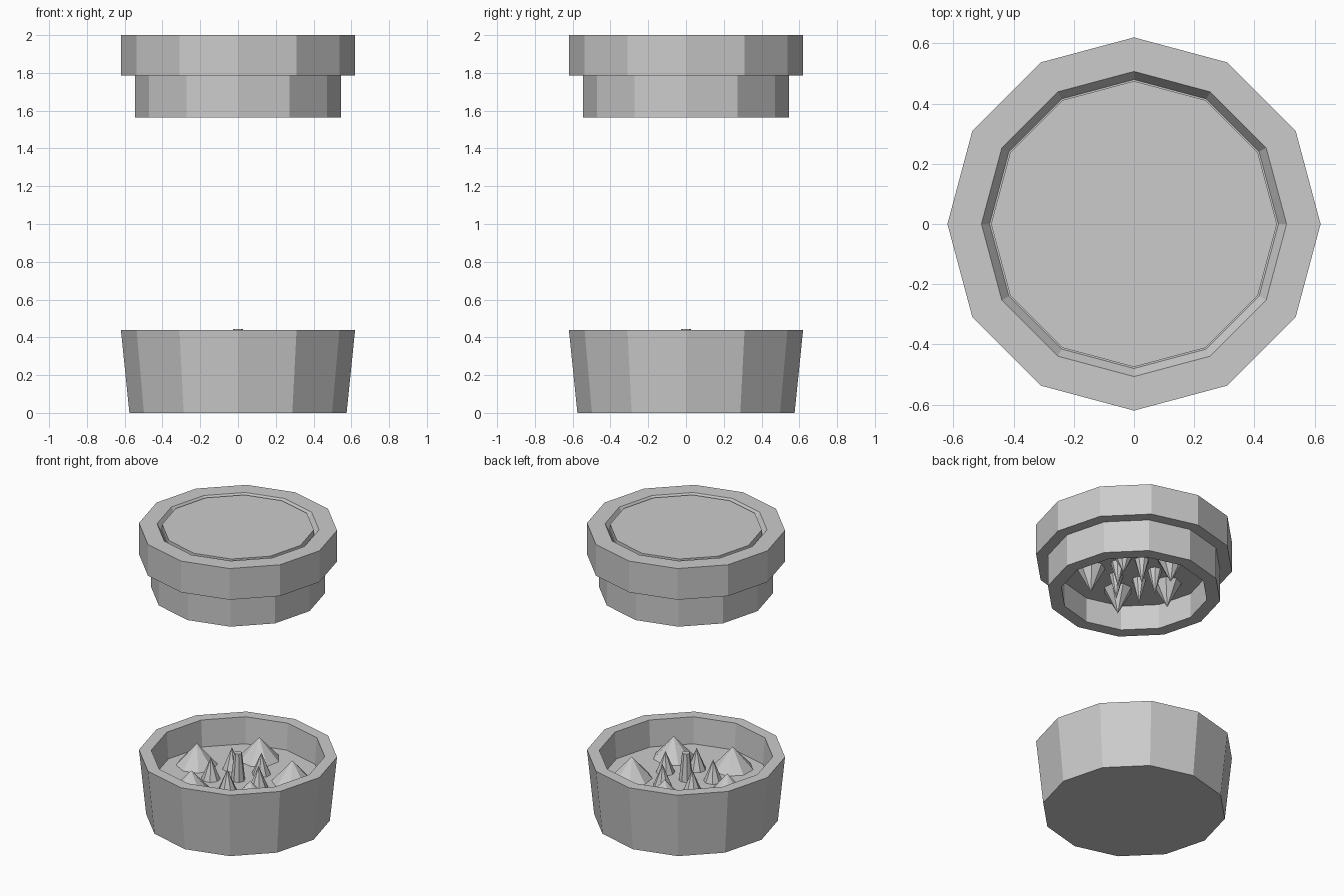
import bpy, bmesh
from math import sin, cos, radians, pi

if "Cube" in bpy.data.objects:
    bpy.data.objects.remove(bpy.data.objects["Cube"])


def finish(bm, name):
    bmesh.ops.recalc_face_normals(bm, faces=bm.faces[:])
    me = bpy.data.meshes.new(name)
    bm.to_mesh(me)
    bm.free()
    ob = bpy.data.objects.new(name, me)
    bpy.context.collection.objects.link(ob)
    return ob


def lathe(name, profile, sides=12):
    """Faceted body from (radius, z) points, capped at both ends."""
    bm = bmesh.new()
    rings = [[bm.verts.new((r * cos(2 * pi * i / sides), r * sin(2 * pi * i / sides), z))
              for i in range(sides)] for r, z in profile]
    for a, b in zip(rings, rings[1:]):
        for i in range(sides):
            j = (i + 1) % sides
            bm.faces.new((a[i], a[j], b[j], b[i]))
    bm.faces.new(rings[0])
    bm.faces.new(rings[-1])
    return finish(bm, name)


def spike_ring(name, dist, start, base_r, z0, z1, count=5, sides=8):
    """Ring of pointed teeth from z0 (base) to z1 (tip)."""
    bm = bmesh.new()
    for k in range(count):
        a = radians(start) + 2 * pi * k / count
        cx, cy = dist * cos(a), dist * sin(a)
        tip = bm.verts.new((cx, cy, z1))
        ring = [bm.verts.new((cx + base_r * cos(a + 2 * pi * i / sides),
                              cy + base_r * sin(a + 2 * pi * i / sides), z0))
                for i in range(sides)]
        bm.faces.new(ring)
        for i in range(sides):
            bm.faces.new((ring[i], ring[(i + 1) % sides], tip))
    return finish(bm, name)


# Lower cup with sunken floor
lathe("cup", [(0.575, 0), (0.62, 0.44), (0.543, 0.44), (0.53, 0.26)])

# Teeth and centre peg standing on the cup floor
spike_ring("cup_outer_teeth", 0.34, 30, 0.13, 0.26, 0.405)
spike_ring("cup_inner_teeth", 0.17, 66, 0.06, 0.26, 0.405)
lathe("centre_peg", [(0.045, 0.26), (0.025, 0.445)], 8)

# Raised lid: hollow plug, wide collar, slanted groove around the top plate
lathe("lid", [(0.46, 1.735), (0.46, 1.565), (0.545, 1.565), (0.545, 1.785),
              (0.62, 1.785), (0.62, 2.0), (0.507, 2.0), (0.48, 1.96),
              (0.475, 1.96), (0.475, 1.998)])

# Teeth hanging from the lid ceiling
spike_ring("lid_outer_teeth", 0.27, 36, 0.09, 1.735, 1.567)
spike_ring("lid_inner_teeth", 0.13, 0, 0.045, 1.735, 1.567)
